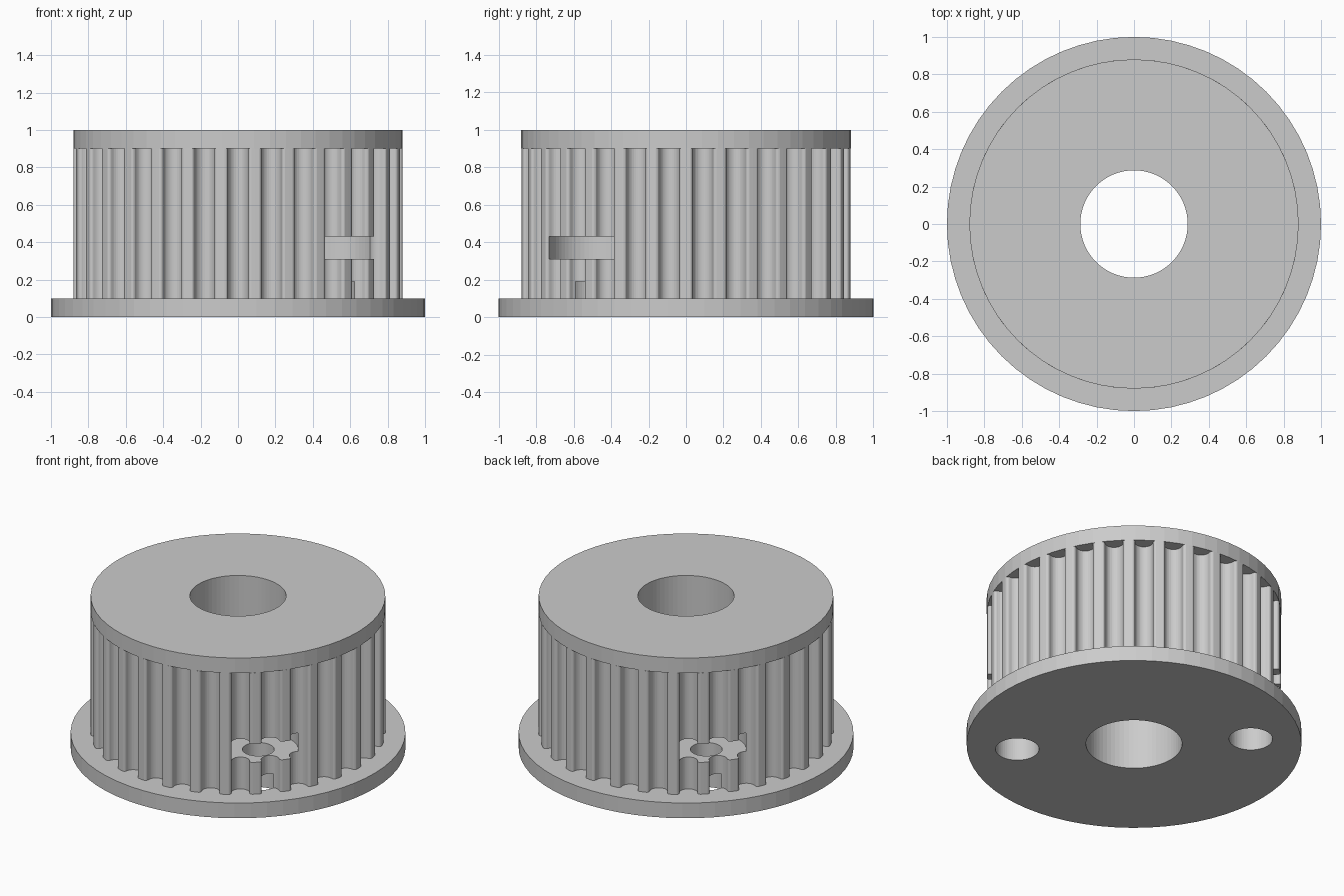
import bpy
import bmesh
from math import sin, cos, pi, radians, sqrt

cube = bpy.data.objects.get("Cube")
if cube:
    bpy.data.objects.remove(cube, do_unlink=True)

TEETH = 30
TIP_R = 0.88
BORE_R = 0.287
BOLT_DIST = 0.70
SIDES = 64

grey = bpy.data.materials.new("plain grey")
grey.use_nodes = True
grey.diffuse_color = (0.6, 0.6, 0.6, 1)
grey.node_tree.nodes["Principled BSDF"].inputs["Base Color"].default_value = (0.6, 0.6, 0.6, 1)


def prism(name, outline, z0, z1):
    """Extrude a flat outline from z0 up to z1."""
    bm = bmesh.new()
    base = bm.faces.new([bm.verts.new((x, y, z0)) for x, y in outline])
    grown = bmesh.ops.extrude_face_region(bm, geom=[base], use_keep_orig=True)
    top = [v for v in grown["geom"] if isinstance(v, bmesh.types.BMVert)]
    bmesh.ops.translate(bm, verts=top, vec=(0, 0, z1 - z0))
    bmesh.ops.recalc_face_normals(bm, faces=bm.faces)
    mesh = bpy.data.meshes.new(name)
    bm.to_mesh(mesh)
    bm.free()
    mesh.materials.append(grey)
    obj = bpy.data.objects.new(name, mesh)
    bpy.context.collection.objects.link(obj)
    return obj


def circle(radius, cx=0, cy=0, sides=SIDES):
    return [(cx + radius * cos(2 * pi * i / sides), cy + radius * sin(2 * pi * i / sides))
            for i in range(sides)]


def groove_half(half_mouth=0.0714, lip=0.017, depth=0.078):
    """Rounded lip, then a round bottom: (offset, depth) from mouth to centre."""
    pts = []
    for i in range(5):
        t = pi / 2 * i / 4
        pts.append((half_mouth - lip * sin(t), lip - lip * cos(t)))
    r = half_mouth - lip
    for i in range(9):
        t = pi / 2 * i / 8
        pts.append((r * cos(t), depth - r + r * sin(t)))
    return pts


def toothed_outline():
    half = groove_half()
    groove = [(-x, d) for x, d in half] + [(x, d) for x, d in reversed(half[:-1])]
    mouth_r = sqrt(TIP_R ** 2 - half[0][0] ** 2)
    outline = []
    for k in range(TEETH):
        a = -pi / 2 + 2 * pi * k / TEETH
        for x, d in groove:
            r = mouth_r - d
            outline.append((r * cos(a) - x * sin(a), r * sin(a) + x * cos(a)))
        # middle of the tooth tip keeps it on the outer circle
        b = a + pi / TEETH
        outline.append((TIP_R * cos(b), TIP_R * sin(b)))
    return outline


# Solid parts
flange = prism("bottom_flange", circle(1.0), 0, 0.1)
body = prism("toothed_body", toothed_outline(), 0.1, 0.9)
rim = prism("top_rim", circle(TIP_R), 0.9, 1.0)

# Cutters: shaft bore, and on two opposite sides a bolt head recess, bolt hole and nut pocket
bore = prism("bore_cutter", circle(BORE_R), -0.2, 1.2)
heads, pockets = [], []
for side, angle in (("front", -45), ("back", 135)):
    cx, cy = BOLT_DIST * cos(radians(angle)), BOLT_DIST * sin(radians(angle))
    heads.append(prism(side + "_head_cutter", circle(0.13, cx, cy), -0.2, 0.19))
    pockets.append(prism(side + "_bolt_cutter", circle(0.095, cx, cy), 0.15, 0.37))
    pockets.append(prism(side + "_pocket_cutter", circle(0.238, cx, cy), 0.31, 0.43))
cutters = [bore] + heads + pockets
for c in cutters:
    c.hide_render = True


def cut(obj, tools):
    for tool in tools:
        mod = obj.modifiers.new(tool.name, "BOOLEAN")
        mod.operation = "DIFFERENCE"
        mod.solver = "EXACT"
        mod.object = tool
    bpy.context.view_layer.update()
    graph = bpy.context.evaluated_depsgraph_get()
    mesh = bpy.data.meshes.new_from_object(obj.evaluated_get(graph))
    obj.modifiers.clear()
    obj.data = mesh


cut(flange, [bore] + heads)
cut(body, cutters)
cut(rim, [bore])
for c in cutters:
    bpy.data.objects.remove(c, do_unlink=True)
